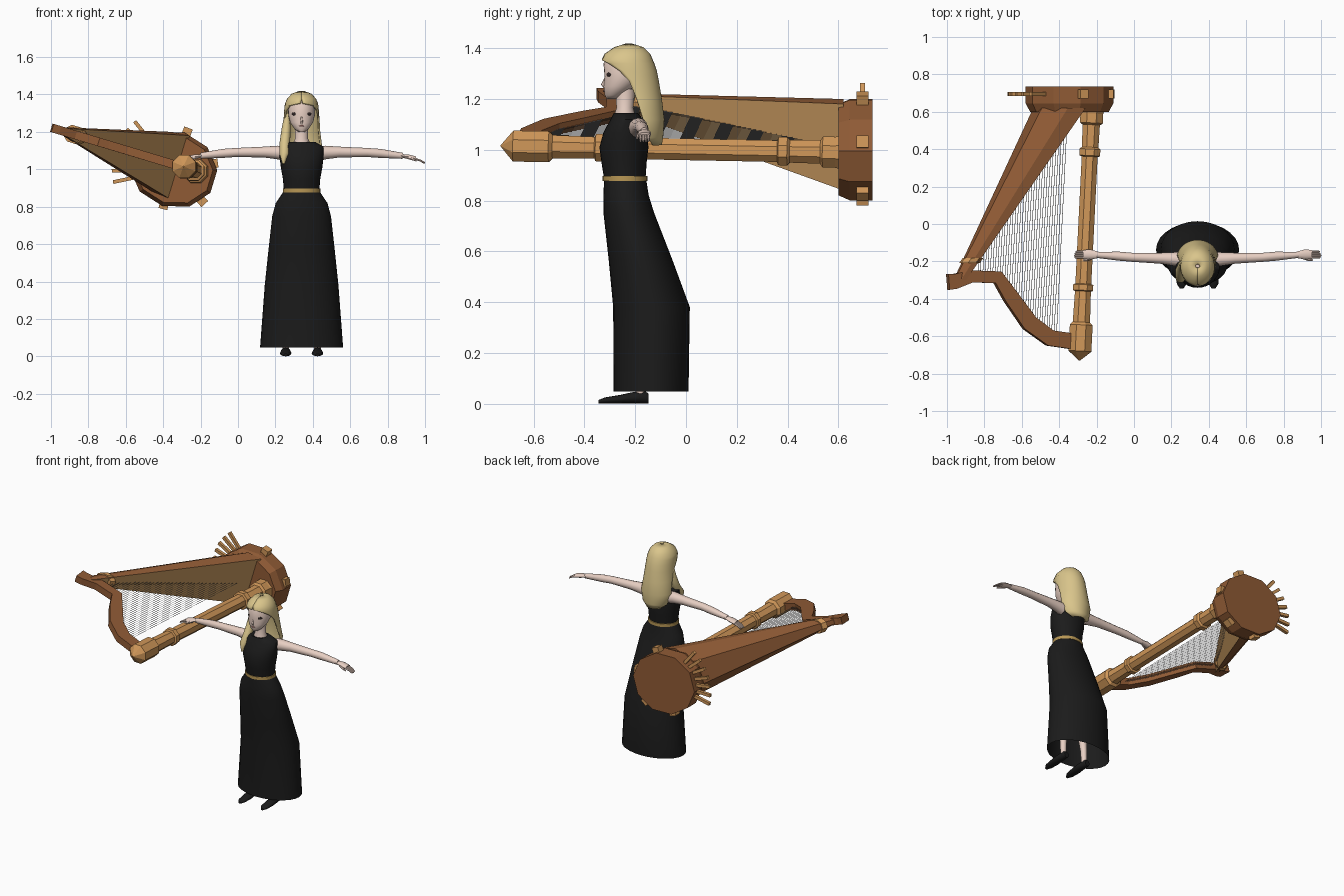
import bpy, bmesh, math
from mathutils import Vector as V

cube = bpy.data.objects.get("Cube")
if cube:
    bpy.data.objects.remove(cube)


def material(name, *rgb):
    m = bpy.data.materials.new(name)
    m.use_nodes = True
    m.diffuse_color = (*rgb, 1)
    m.node_tree.nodes["Principled BSDF"].inputs["Base Color"].default_value = (*rgb, 1)
    return m


skin = material("pale skin", .80, .62, .54)
blonde = material("blonde hair", .70, .56, .26)
black = material("black cloth", .011, .011, .011)
gold = material("gold belt", .48, .31, .09)
light_wood = material("light wood", .63, .31, .10)
brown_wood = material("brown wood", .28, .105, .036)
board_wood = material("soundboard wood", .63, .345, .125)
steel = material("grey strings", .2, .2, .2)
iris = material("dark eyes", .03, .02, .02)
rose = material("rose lips", .55, .25, .22)

CX = .34                      # figure's centre line
U = V((-.957, 0, .29))        # harp plane, away from the column
W = V((.29, 0, .957))         # harp plane normal
Y = V((0, 1, 0))


def finish(name, bm, mats, smooth=False):
    bmesh.ops.recalc_face_normals(bm, faces=bm.faces)
    me = bpy.data.meshes.new(name)
    bm.to_mesh(me)
    bm.free()
    for m in mats:
        me.materials.append(m)
    ob = bpy.data.objects.new(name, me)
    bpy.context.collection.objects.link(ob)
    if smooth:
        bpy.ops.object.select_all(action='DESELECT')
        ob.select_set(True)
        bpy.context.view_layer.objects.active = ob
        bpy.ops.object.shade_smooth_by_angle(angle=math.radians(50))
    return ob


def skin_rings(bm, rings, caps=True, closed=True):
    rows = [[bm.verts.new(p) for p in r] for r in rings]
    n = len(rows[0])
    for a, b in zip(rows, rows[1:]):
        for i in range(n if closed else n - 1):
            j = (i + 1) % n
            bm.faces.new((a[i], a[j], b[j], b[i]))
    if caps:
        bm.faces.new(rows[0])
        bm.faces.new(rows[-1])


def loft(name, rings, mat, smooth=False, caps=True, closed=True):
    bm = bmesh.new()
    skin_rings(bm, rings, caps, closed)
    return finish(name, bm, [mat], smooth)


def oval(c, a, b, n, turn=0.0):
    angles = [math.tau * (i + turn) / n for i in range(n)]
    return [c + a * math.cos(t) + b * math.sin(t) for t in angles]


def tube_rings(path, n=10, flat=1.0, turn=0.0):
    """Rings along (x, y, z, radius) points; flat squashes them in height."""
    pts = [V(p[:3]) for p in path]
    rings = []
    for i, p in enumerate(pts):
        d = (pts[min(i + 1, len(pts) - 1)] - pts[max(i - 1, 0)]).normalized()
        side = d.cross(V((0, 0, 1)) if abs(d.z) < .8 else Y).normalized()
        r = path[i][3]
        rings.append(oval(p, side * r, side.cross(d) * r * flat, n, turn))
    return rings


def body(name, rows, mat, n=28, caps=True):
    """Upright part from (z, front, back, half width) rows."""
    rings = [oval(V((CX, (f + b) / 2, z)), V((w, 0, 0)), Y * (b - f) / 2, n)
             for z, f, b, w in rows]
    return loft(name, rings, mat, True, caps)


def plane_point(x, y, lift=0.0):
    return V((x, y, 1.01 + .3 * (-.29 - x))) + W * lift


# Dress
body("skirt", [(.885, -.322, -.157, .094), (.82, -.326, -.147, .138), (.75, -.325, -.125, .157),
               (.57, -.305, -.055, .177), (.38, -.287, .015, .197), (.048, -.285, .01, .222)],
     black, caps=False)
body("bodice", [(.88, -.322, -.16, .094), (.95, -.333, -.155, .1), (1.01, -.341, -.148, .111),
                (1.07, -.325, -.155, .118), (1.12, -.297, -.17, .118), (1.145, -.285, -.19, .075)], black)
body("belt", [(.877, -.329, -.152, .1), (.897, -.329, -.152, .1)], gold)

# Head and neck
body("neck", [(1.12, -.28, -.2, .042), (1.148, -.28, -.203, .042), (1.165, -.274, -.208, .034),
              (1.24, -.28, -.2, .036)], skin)
body("head", [(1.2, -.312, -.27, .016), (1.215, -.32, -.25, .038), (1.25, -.325, -.2, .061),
              (1.29, -.321, -.16, .071), (1.34, -.325, -.14, .073), (1.38, -.3, -.16, .055),
              (1.4, -.26, -.19, .025)], skin)
loft("nose", tube_rings([(CX, -.317, 1.285, .004), (CX, -.328, 1.257, .007), (CX, -.32, 1.247, .006)], 8),
     skin, True)


def ellipsoid(name, at, size, mat, turn=0.0):
    bm = bmesh.new()
    bmesh.ops.create_uvsphere(bm, u_segments=12, v_segments=8, radius=1)
    ob = finish(name, bm, [mat], True)
    ob.location, ob.scale, ob.rotation_euler.z = at, size, turn


for side, label in ((1, "left"), (-1, "right")):
    ellipsoid(label + "_eye", (CX + side * .042, -.305, 1.296), (.014, .0045, .008), iris, side * .6)
ellipsoid("mouth", (CX, -.322, 1.232), (.014, .0045, .004), rose)

# Hair: rows of z, front, back, half width, opening around the face in degrees
hair = []
for z, f, b, w, gap in [(1.414, -.235, -.215, .012, 0), (1.4, -.28, -.17, .05, 0),
                        (1.375, -.317, -.145, .073, 0), (1.352, -.328, -.135, .083, 4),
                        (1.34, -.33, -.13, .086, 45), (1.31, -.328, -.12, .089, 70),
                        (1.27, -.32, -.112, .091, 86), (1.2, -.3, -.1, .095, 93),
                        (1.12, -.275, -.09, .106, 98), (1.05, -.25, -.095, .09, 105),
                        (1.02, -.23, -.1, .055, 120)]:
    arc = [math.radians(gap + (360 - 2 * gap) * i / 28) for i in range(29)]
    hair.append([V((CX + w * math.sin(t), (f + b) / 2 - (b - f) / 2 * math.cos(t), z)) for t in arc])
ob = loft("hair", hair, blonde, True, caps=False, closed=False)
shell = ob.modifiers.new("thickness", 'SOLIDIFY')
shell.thickness, shell.offset = .01, 0
loft("right_front_lock", tube_rings([(.262, -.215, 1.3, .012), (.258, -.22, 1.22, .024),
     (.25, -.245, 1.14, .028), (.248, -.292, 1.08, .026), (.243, -.302, 1.03, .006)]), blonde, True)

# Arms, hands, legs and shoes, mirrored about the figure's centre
for s, label in ((1, "left"), (-1, "right")):
    def mirrored(path):
        return [(CX + s * p[0], *p[1:]) for p in path]
    loft(label + "_arm", tube_rings(mirrored([
        (.09, -.19, 1.085, .04), (.13, -.187, 1.09, .036), (.2, -.183, 1.092, .029),
        (.35, -.178, 1.09, .024), (.42, -.172, 1.085, .024), (.54, -.165, 1.072, .016)]), 12), skin, True)
    loft(label + "_palm", tube_rings(mirrored([
        (.53, -.165, 1.073, .017), (.57, -.163, 1.067, .026), (.61, -.163, 1.057, .025)]), 10, .5), skin, True)
    for k in range(4):
        y = -.179 + k * .0105
        loft(label + "_finger", tube_rings(mirrored([
            (.6, y, 1.058, .007), (.635, y, 1.047, .006), (.66 - .004 * abs(k - 1), y, 1.034, .004)]), 6), skin, True)
    loft(label + "_thumb", tube_rings(mirrored([
        (.56, -.178, 1.065, .009), (.59, -.19, 1.055, .007), (.615, -.193, 1.045, .004)]), 6), skin, True)
    loft(label + "_leg", tube_rings(mirrored([
        (.085, -.18, .03, .018), (.083, -.182, .12, .021), (.075, -.2, .35, .038)])), skin, True)
    loft(label + "_shoe", [oval(V((CX + s * .085, y, h / 2)), V((w, 0, 0)), V((0, 0, h / 2)), 12)
         for y, w, h in [(-.345, .01, .014), (-.32, .026, .024), (-.26, .031, .034),
                         (-.205, .027, .046), (-.16, .023, .048), (-.148, .016, .04)]], black, True)

# Harp column: turned profile of distance along y and radius
def column_row(y, r):
    t = (y + .7) / 1.3
    return (-.29 + .065 * t, y, 1.015 - .025 * t, r)


profile = [(-.73, .003), (-.68, .066), (-.54, .066), (-.525, .05), (-.36, .046), (-.355, .058),
           (-.325, .058), (-.32, .046), (.36, .046), (.365, .06), (.4, .06), (.41, .048),
           (.53, .05), (.54, .066), (.59, .066), (.62, .075)]
loft("column", tube_rings([column_row(*p) for p in profile], 8, turn=.5), light_wood)

# Harp base with feet and a fan of pedals
hub = V((-.345, 0, 1.0))
loft("harp_base", [oval(hub + Y * y, U * .237 * k, W * .205 * k, 10, .5)
                   for y, k in ((.6, .9), (.645, 1), (.735, 1))], brown_wood)


def radial_bar(name, degrees, start, end, y, half):
    t = math.radians(degrees)
    d = V((math.cos(t), 0, math.sin(t)))
    across = d.cross(Y)
    loft(name, [oval(hub + Y * y + d * r, across * half, Y * half, 4, .5) for r in (start, end)], light_wood)


for a, r in ((70, .235), (8, .24), (-48, .25), (-105, .22)):
    radial_bar("base_foot", a, .15, r, .695, .034)
for k in range(7):
    radial_bar("pedal", 129 + k * 10.5, .16, .33, .695, .014)

# Soundbox: half-octagon tapering to the shoulder, with an inset soundboard
bm = bmesh.new()
section = [(0, 1), (.45, .95), (1, .45), (1, -.45), (.45, -.95), (0, -1)]
skin_rings(bm, [[c + U * d * u + W * h * w for u, w in section]
                for c, h, d in ((V((-.31, .62, 1.01)), .178, .215), (plane_point(-.905, -.3), .024, .06))])
front = min((f for f in bm.faces if len(f.verts) == 4), key=lambda f: f.calc_center_median().dot(U))
bmesh.ops.inset_individual(bm, faces=[front], thickness=.014)
front.material_index = 1
finish("soundbox", bm, [brown_wood, board_wood])
axis = V((.57, .8, -.17))
loft("shoulder_band", [oval(plane_point(-.87, -.195) + axis * t, U * .056, W * .05, 8, .5)
                       for t in (-.018, .018)], light_wood)

# Neck: curved beam of x, y and half width from shoulder to column
neck = [(-.995, -.31, .042), (-.96, -.307, .04), (-.87, -.28, .032), (-.73, -.285, .035),
        (-.66, -.39, .04), (-.56, -.53, .044), (-.45, -.61, .043), (-.31, -.63, .042)]
beam = []
for i, (x, y, h) in enumerate(neck):
    a, b = neck[max(i - 1, 0)], neck[min(i + 1, len(neck) - 1)]
    d = plane_point(*b[:2]) - plane_point(*a[:2])
    n = d.normalized().cross(W).normalized() * h
    p = plane_point(x, y)
    beam.append([p + n + W * .023, p - n + W * .023, p - n - W * .023, p + n - W * .023])
loft("harp_neck", beam, brown_wood)

# Strings from the soundboard's centre line to the neck
bm = bmesh.new()
for i in range(34):
    t = i / 33
    x, y = -.83 + .47 * t, -.17 + .67 * t
    top = next(a[1] + (b[1] - a[1]) * (x - a[0]) / (b[0] - a[0])
               for a, b in zip(neck, neck[1:]) if a[0] <= x <= b[0])
    ends = plane_point(x, y), plane_point(x - .05 * (y - top), top)
    skin_rings(bm, tube_rings([(*p, .0014) for p in ends], 4))
finish("strings", bm, [steel])
